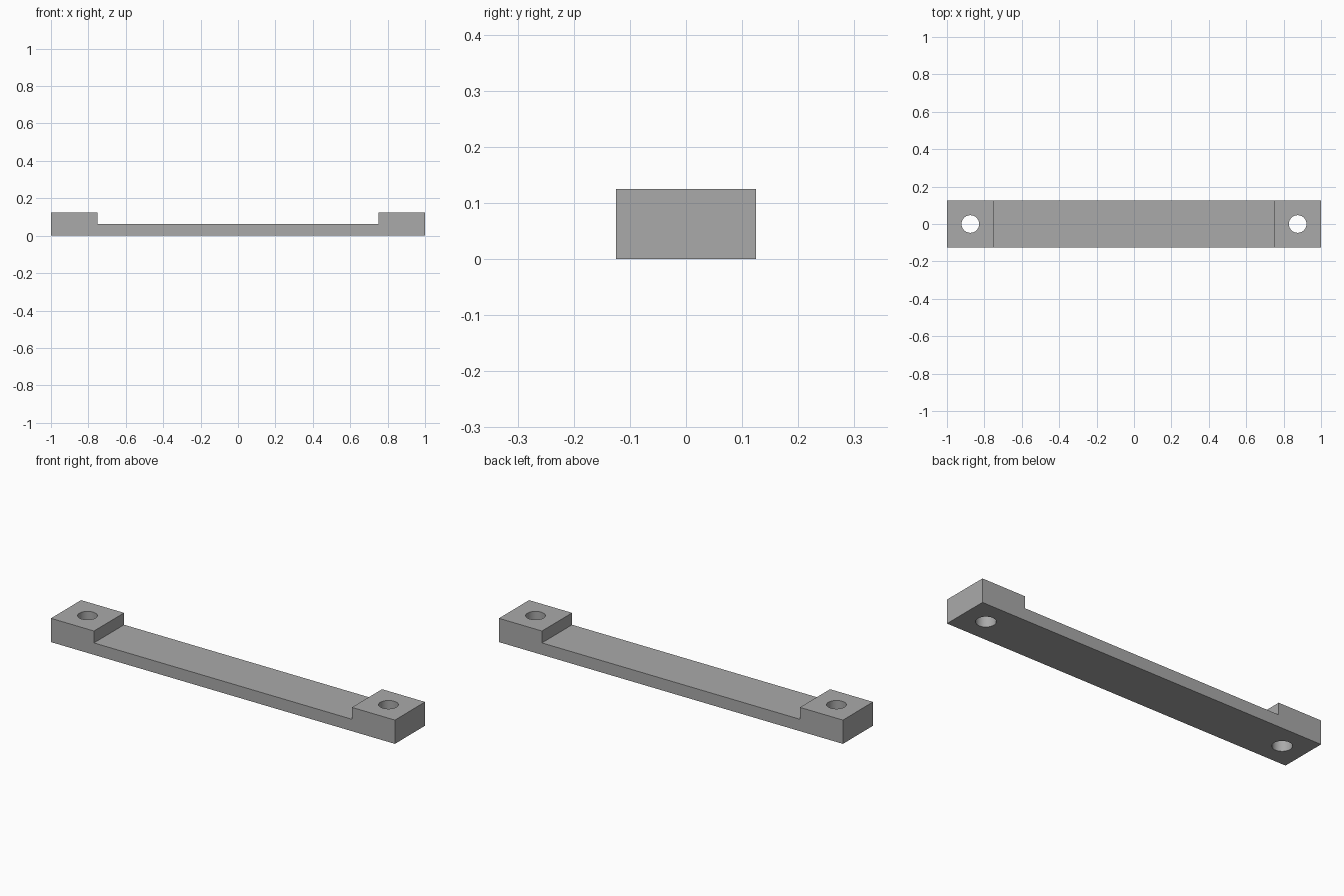
import bpy
import bmesh

LENGTH, DEPTH, HEIGHT = 2.0, 0.25, 0.125
BAR_HEIGHT, STEP_X = 0.0625, 0.75
HOLE_X, HOLE_RADIUS = 0.875, 0.047

cube = bpy.data.objects.get("Cube")
if cube:
    bpy.data.objects.remove(cube, do_unlink=True)

grey = bpy.data.materials.new("plain_grey")
grey.use_nodes = True
colour = (0.4, 0.4, 0.4, 1)
grey.diffuse_color = colour
grey.node_tree.nodes["Principled BSDF"].inputs["Base Color"].default_value = colour


def add_object(name, bm):
    mesh = bpy.data.meshes.new(name)
    bm.to_mesh(mesh)
    bm.free()
    mesh.materials.append(grey)
    obj = bpy.data.objects.new(name, mesh)
    bpy.context.collection.objects.link(obj)
    return obj


# Bar with raised end pads: one side profile, extruded front to back
half = [(LENGTH / 2, 0), (LENGTH / 2, HEIGHT), (STEP_X, HEIGHT), (STEP_X, BAR_HEIGHT)]
profile = half + [(-x, z) for x, z in reversed(half)]
bm = bmesh.new()
face = bm.faces.new([bm.verts.new((x, -DEPTH / 2, z)) for x, z in profile])
extruded = bmesh.ops.extrude_face_region(bm, geom=[face])["geom"]
bmesh.ops.translate(bm, vec=(0, DEPTH, 0),
                    verts=[v for v in extruded if isinstance(v, bmesh.types.BMVert)])
bmesh.ops.recalc_face_normals(bm, faces=bm.faces)
handle = add_object("handle_bar", bm)

# Screw holes through both end pads
bpy.context.view_layer.objects.active = handle
handle.select_set(True)
for side, x in (("left", HOLE_X), ("right", -HOLE_X)):
    bm = bmesh.new()
    bmesh.ops.create_cone(bm, cap_ends=True, segments=48, radius1=HOLE_RADIUS,
                          radius2=HOLE_RADIUS, depth=HEIGHT * 2)
    cutter = add_object(side + "_hole_cutter", bm)
    cutter.location = (x, 0, HEIGHT / 2)
    cutter.hide_render = True
    bpy.context.view_layer.update()
    cut = handle.modifiers.new(side + "_hole", "BOOLEAN")
    cut.operation, cut.solver, cut.object = "DIFFERENCE", "EXACT", cutter
    bpy.ops.object.modifier_apply(modifier=cut.name)
    bpy.data.objects.remove(cutter, do_unlink=True)

# Smooth hole walls, crisp edges elsewhere
bpy.ops.object.select_all(action="DESELECT")
handle.select_set(True)
bpy.ops.object.shade_smooth_by_angle()
